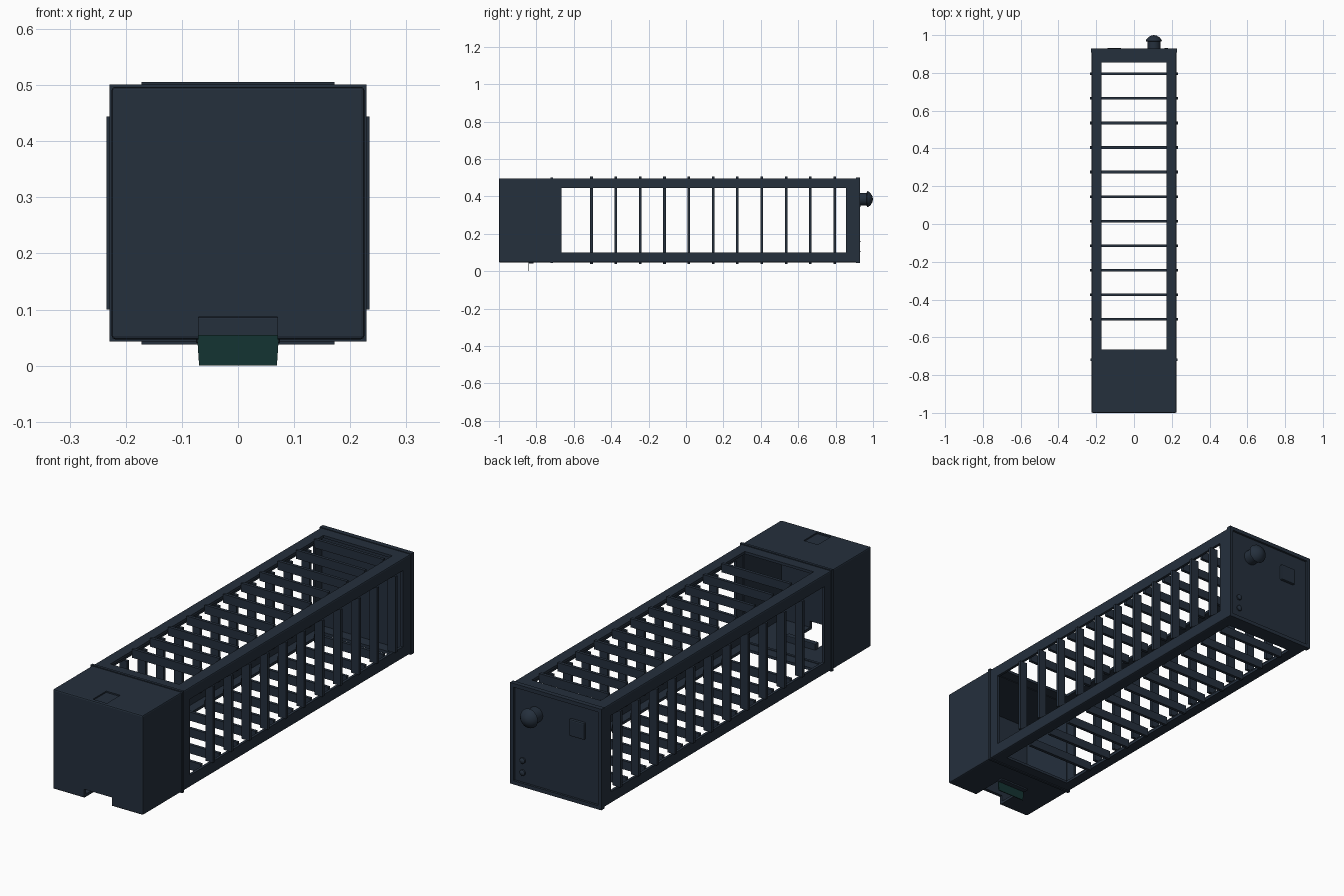
import bpy, bmesh, math
from mathutils import Vector, Matrix

cube = bpy.data.objects.get("Cube")
if cube:
    bpy.data.objects.remove(cube, do_unlink=True)

ZC = 0.272      # height of the long axis
HALF = 0.225    # half width of the square body
WIN = 0.172     # half width of the side openings


def material(name, rgb):
    m = bpy.data.materials.new(name)
    m.use_nodes = True
    m.diffuse_color = (*rgb, 1)
    bsdf = m.node_tree.nodes["Principled BSDF"]
    bsdf.inputs["Base Color"].default_value = (*rgb, 1)
    bsdf.inputs["Roughness"].default_value = 0.6
    return m


NAVY = material("dark navy", (0.018, 0.029, 0.046))
GREEN = material("dark green", (0.007, 0.034, 0.032))


def finish(name, bm, mat):
    bmesh.ops.recalc_face_normals(bm, faces=bm.faces)
    me = bpy.data.meshes.new(name)
    bm.to_mesh(me)
    bm.free()
    me.materials.append(mat)
    ob = bpy.data.objects.new(name, me)
    bpy.context.collection.objects.link(ob)
    return ob


def add_box(bm, lo, hi, rot=None):
    """Box between two corners, optionally turned about the long axis."""
    lo, hi = Vector(lo), Vector(hi)
    mat = Matrix.Translation((lo + hi) / 2) @ Matrix.Diagonal((*(hi - lo), 1))
    if rot is not None:
        c = Matrix.Translation((0, 0, ZC))
        mat = c @ Matrix.Rotation(rot, 4, 'Y') @ c.inverted() @ mat
    bmesh.ops.create_cube(bm, size=1, matrix=mat)


def box(name, lo, hi, mat=NAVY, bevel=0):
    bm = bmesh.new()
    add_box(bm, lo, hi)
    if bevel:
        bmesh.ops.bevel(bm, geom=bm.edges[:], offset=bevel, segments=2,
                        affect='EDGES', profile=0.5)
    return finish(name, bm, mat)


def lathe(name, profile, x, z, segs=24):
    """Turn (radius, y) points about an axis that runs along y."""
    bm = bmesh.new()
    verts = [bm.verts.new((x + r, y, z)) for r, y in profile]
    edges = [bm.edges.new(p) for p in zip(verts, verts[1:])]
    bmesh.ops.spin(bm, geom=verts + edges, cent=(x, 0, z), axis=(0, 1, 0),
                   angle=2 * math.pi, steps=segs)
    bmesh.ops.remove_doubles(bm, verts=bm.verts[:], dist=1e-5)
    ob = finish(name, bm, NAVY)
    bpy.context.view_layer.objects.active = ob
    bpy.ops.object.select_all(action='DESELECT')
    ob.select_set(True)
    bpy.ops.object.shade_smooth_by_angle(angle=math.radians(35))
    return ob


# Hollow housing with one long window in each of its four sides
housing = box("housing", (-HALF, -1, ZC - HALF), (HALF, 0.92, ZC + HALF), bevel=0.006)
inner = HALF - 0.012
cuts = [
    ("cavity_cutter", (-inner, -0.985, ZC - inner), (inner, 0.905, ZC + inner)),
    ("side_window_cutter", (-0.4, -0.665, ZC - WIN), (0.4, 0.855, ZC + WIN)),
    ("top_window_cutter", (-WIN, -0.665, -0.3), (WIN, 0.855, 0.8)),
    ("bottom_notch_cutter", (-0.07, -1.1, -0.1), (0.07, -0.83, 0.087)),
    ("top_slot_cutter", (-0.035, -0.985, 0.491), (0.035, -0.89, 0.6)),
]
for name, lo, hi in cuts:
    cutter = box(name, lo, hi)
    cutter.hide_render = True
    cutter.hide_viewport = True
    cutter.display_type = 'WIRE'
    mod = housing.modifiers.new(name, 'BOOLEAN')
    mod.operation = 'DIFFERENCE'
    mod.solver = 'EXACT'
    mod.object = cutter

# Apply the cuts, then drop the cutters
dg = bpy.context.evaluated_depsgraph_get()
cut_mesh = bpy.data.meshes.new_from_object(housing.evaluated_get(dg))
housing.modifiers.clear()
housing.data = cut_mesh
for name, _, _ in cuts:
    bpy.data.objects.remove(bpy.data.objects[name], do_unlink=True)

TURNS = [i * math.pi / 2 for i in range(4)]

# Flat slats standing on edge across the windows
bm = bmesh.new()
for i in range(11):
    y = -0.505 + 0.13 * i
    for a in TURNS:
        add_box(bm, (-WIN, y - 0.007, ZC + 0.195), (WIN, y + 0.007, ZC + 0.234), a)
finish("window_slats", bm, NAVY)


def ring(name, y0, y1, r_in, r_out):
    bm = bmesh.new()
    for a in TURNS:
        add_box(bm, (-r_out, y0, ZC + r_in), (r_out, y1, ZC + r_out), a)
    return finish(name, bm, NAVY)


# Seam band behind the front box, and the raised rim of the rear panel
ring("seam_band", -0.724, -0.712, HALF - 0.015, HALF + 0.004)
ring("rear_rim", 0.908, 0.93, HALF - 0.014, HALF + 0.003)

# Rear fittings: domed knob, square socket and two small buttons
lathe("rear_knob", [(0, 0.915), (0.034, 0.915), (0.034, 0.966), (0.043, 0.968),
                    (0.040, 0.977), (0.030, 0.988), (0.015, 0.997), (0, 1.0)],
      0.105, 0.385)
box("rear_socket", (-0.143, 0.915, 0.338), (-0.067, 0.932, 0.414), bevel=0.005)
for i, z in enumerate((0.105, 0.16)):
    lathe(f"rear_button_{i + 1}", [(0, 0.915), (0.013, 0.915), (0.013, 0.927),
                                   (0.008, 0.931), (0, 0.932)], 0.17, z, 16)

# Green tongue hanging below the floor, with its dark holder
box("tongue_holder", (-0.075, -0.84, 0.04), (0.075, -0.815, 0.087), bevel=0.003)
tongue = box("tongue", (-0.073, -0.845, 0), (0.073, -0.841, 0.055), GREEN)
for v in tongue.data.vertices:
    if v.co.z < 0.01:
        v.co.x *= 0.95
